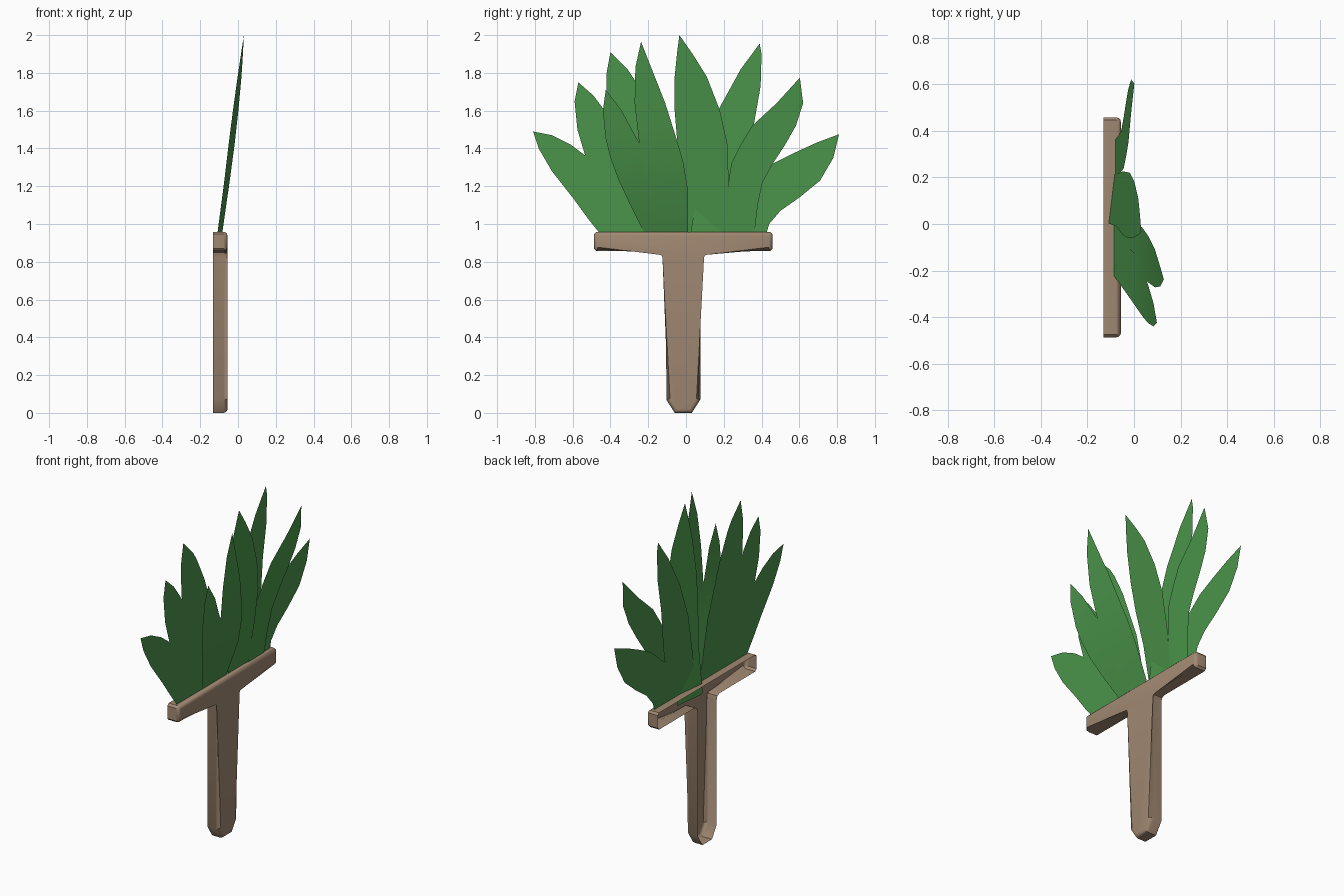
import bpy, bmesh, math

def material(name, rgb):
    m = bpy.data.materials.new(name)
    m.diffuse_color = (*rgb, 1)
    return m

WOOD = material("wood", (0.36, 0.25, 0.17))
GREEN = material("leaf_green", (0.07, 0.30, 0.07))

def finish(bm, name, mat):
    me = bpy.data.meshes.new(name)
    bm.to_mesh(me)
    bm.free()
    me.materials.append(mat)
    ob = bpy.data.objects.new(name, me)
    bpy.context.collection.objects.link(ob)
    bpy.ops.object.select_all(action='DESELECT')
    ob.select_set(True)
    bpy.context.view_layer.objects.active = ob
    bpy.ops.object.shade_smooth_by_angle(angle=math.radians(35))
    return ob

# T-shaped wooden stake: shell open at the back (-x), rounded front edges
CY = -0.0145
half = [(0.045, 0), (0.09, 0.07), (0.09, 0.825), (0.097, 0.848), (0.12, 0.857),
        (0.46, 0.857), (0.472, 0.869), (0.472, 0.946), (0.46, 0.958)]
outline = [(CY + y, z) for y, z in half] + [(CY - y, z) for y, z in reversed(half)]
bm = bmesh.new()
front = [bm.verts.new((-0.056, y, z)) for y, z in outline]
back = [bm.verts.new((-0.132, y, z)) for y, z in outline]
face = bm.faces.new(front)
n = len(front)
for i in range(n):
    j = (i + 1) % n
    bm.faces.new((front[j], front[i], back[i], back[j]))
bmesh.ops.bevel(bm, geom=list(face.edges), offset=0.02, segments=3,
                profile=0.5, affect='EDGES', clamp_overlap=True)
finish(bm, "wooden_stake", WOOD)

# Flat back leaves, outlines (y, z) in one upright plane
def flat_leaf(name, pts):
    b = bmesh.new()
    b.faces.new([b.verts.new((-0.086, y, z)) for y, z in pts])
    bmesh.ops.triangulate(b, faces=b.faces[:])
    finish(b, name, GREEN)

flat_leaf("back_leaf_left_low", [
    (-0.44, 0.93), (-0.2, 0.93), (-0.3, 1.18), (-0.40, 1.27), (-0.53, 1.36), (-0.61, 1.42),
    (-0.71, 1.47), (-0.81, 1.49), (-0.78, 1.40), (-0.71, 1.28), (-0.60, 1.14), (-0.52, 1.03)])
flat_leaf("back_leaf_left_mid", [
    (-0.36, 0.93), (-0.12, 0.93), (-0.25, 1.3), (-0.36, 1.49), (-0.43, 1.60), (-0.49, 1.68),
    (-0.57, 1.75), (-0.59, 1.65), (-0.575, 1.50), (-0.53, 1.35), (-0.45, 1.15)])
flat_leaf("back_leaf_left_high", [
    (-0.25, 0.93), (0.0, 0.93), (-0.08, 1.3), (-0.2, 1.62), (-0.27, 1.76), (-0.31, 1.82),
    (-0.40, 1.91), (-0.42, 1.80), (-0.42, 1.67), (-0.41, 1.50), (-0.36, 1.25)])
flat_leaf("back_leaf_right_high", [
    (0.02, 0.93), (0.28, 0.93), (0.34, 1.30), (0.36, 1.53), (0.395, 1.73), (0.40, 1.90),
    (0.39, 1.955), (0.29, 1.82), (0.18, 1.62), (0.10, 1.40)])
flat_leaf("back_leaf_right_low", [
    (0.22, 0.93), (0.42, 0.93), (0.44, 1.00), (0.50, 1.07), (0.60, 1.14), (0.71, 1.23),
    (0.78, 1.35), (0.81, 1.475), (0.69, 1.43), (0.57, 1.375), (0.46, 1.32), (0.32, 1.2)])

# Front leaves that lean towards +x: rows of (z, left y, right y), then the tip
def leaning_leaf(name, rows, tip, depth):
    b = bmesh.new()
    pt = lambda y, z: b.verts.new((depth(y, z), y, z))
    pairs = [(pt(l, z), pt(r, z)) for z, l, r in rows]
    for (a, c), (d, e) in zip(pairs, pairs[1:]):
        b.faces.new((a, c, e, d))
    b.faces.new((*pairs[-1], pt(*tip)))
    finish(b, name, GREEN)

CURVE = [(0.90, -0.105), (0.96, -0.085), (1.18, -0.005), (1.33, 0.035), (1.45, 0.06),
         (1.64, 0.09), (1.93, 0.125), (2.1, 0.14)]

def curved(y, z):
    for (z0, x0), (z1, x1) in zip(CURVE, CURVE[1:]):
        if z <= z1:
            return x0 + (x1 - x0) * (z - z0) / (z1 - z0)

leaning_leaf("front_leaf_centre_left", [
    (0.94, -0.15, 0.012), (1.18, -0.205, 0.01), (1.33, -0.225, -0.015), (1.45, -0.25, -0.05),
    (1.64, -0.272, -0.11), (1.83, -0.268, -0.185)], (-0.238, 1.965), curved)
leaning_leaf("front_leaf_left", [
    (0.94, -0.215, -0.06), (1.10, -0.295, -0.09), (1.24, -0.36, -0.135), (1.35, -0.40, -0.195),
    (1.45, -0.425, -0.26), (1.60, -0.44, -0.34)], (-0.425, 1.71), curved)
leaning_leaf("front_leaf_centre", [
    (0.90, 0.005, 0.21), (1.20, -0.01, 0.226), (1.42, -0.045, 0.22), (1.60, -0.06, 0.18),
    (1.78, -0.06, 0.11), (1.90, -0.048, 0.035)], (-0.035, 2.0),
    lambda y, z: -0.108 + 0.12 * y + 0.138 * (z - 0.96))
leaning_leaf("front_leaf_right", [
    (0.93, 0.21, 0.36), (1.10, 0.215, 0.38), (1.22, 0.225, 0.405), (1.32, 0.24, 0.46),
    (1.42, 0.29, 0.525), (1.52, 0.35, 0.582), (1.64, 0.48, 0.62)], (0.603, 1.775),
    lambda y, z: -0.08 + 0.1 * (z - 0.96))
